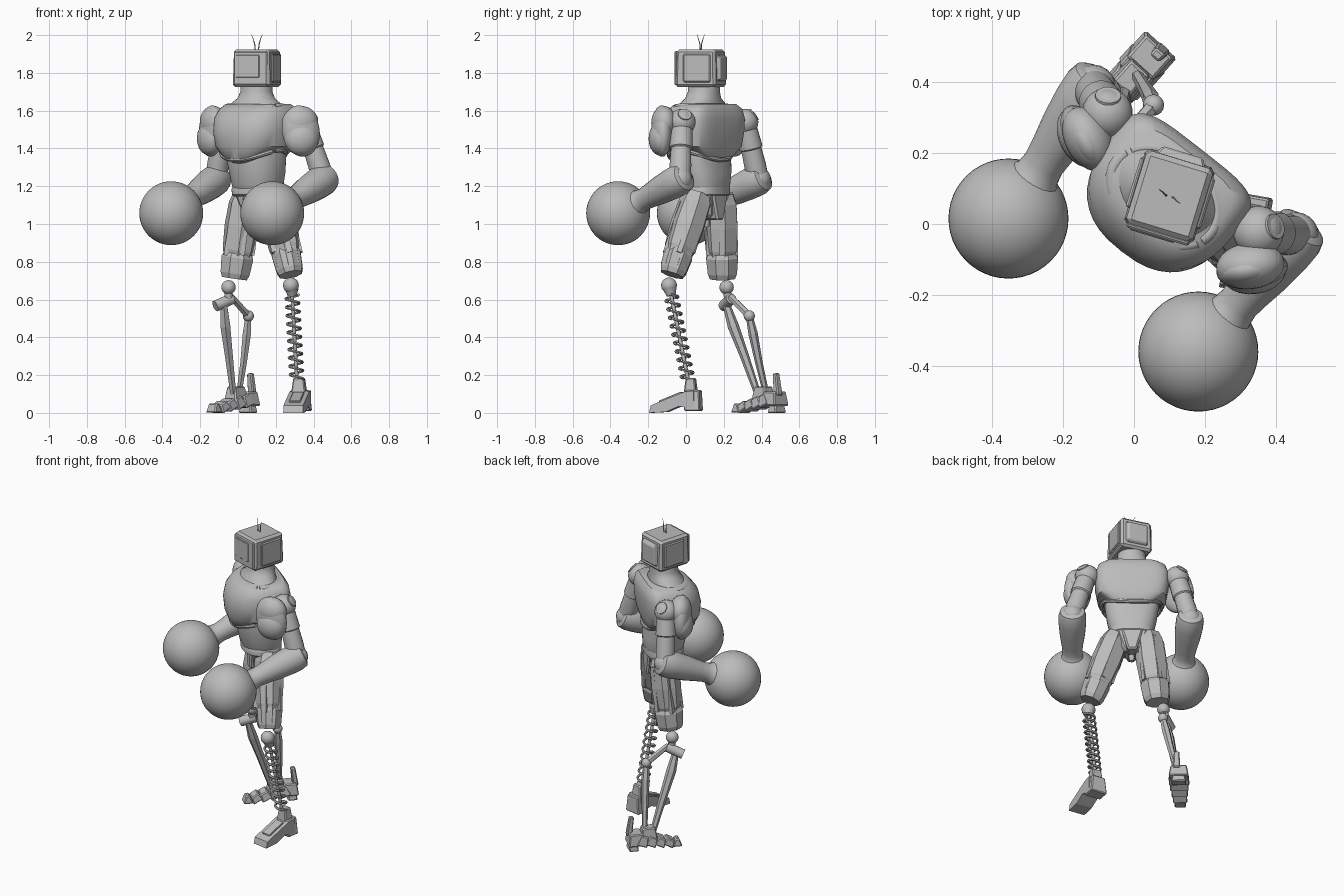
import bpy, bmesh, math
from mathutils import Vector, Matrix

if "Cube" in bpy.data.objects:
    bpy.data.objects.remove(bpy.data.objects["Cube"])

grey = bpy.data.materials.new("plain_grey")
grey.use_nodes = True
grey.diffuse_color = (0.5, 0.5, 0.5, 1)
grey.node_tree.nodes["Principled BSDF"].inputs["Base Color"].default_value = (0.5, 0.5, 0.5, 1)


def turn(angle, axis):
    return Matrix.Rotation(math.radians(angle), 4, axis)


def frame(x, y, z, yaw):
    return Matrix.Translation((x, y, z)) @ turn(yaw, 'Z')


WORLD = Matrix()
BODY = frame(0.11, 0.11, 0, -38)


def finish(name, bm, m, angle):
    bm.transform(m)
    bmesh.ops.recalc_face_normals(bm, faces=bm.faces)
    me = bpy.data.meshes.new(name)
    bm.to_mesh(me)
    bm.free()
    ob = bpy.data.objects.new(name, me)
    bpy.context.collection.objects.link(ob)
    me.materials.append(grey)
    if angle:
        bpy.ops.object.select_all(action='DESELECT')
        ob.select_set(True)
        bpy.context.view_layer.objects.active = ob
        bpy.ops.object.shade_smooth_by_angle(angle=math.radians(angle))


def skin(name, rings, m=WORLD, angle=40, closed=False):
    """Join equal rings of points into one surface."""
    bm = bmesh.new()
    vs = [[bm.verts.new(p) for p in r] for r in rings]
    n = len(vs[0])
    for a, b in zip(vs, vs[1:] + vs[:1] if closed else vs[1:]):
        for i in range(n):
            bm.faces.new((a[i], a[(i + 1) % n], b[(i + 1) % n], b[i]))
    if not closed:
        bm.faces.new(vs[0])
        bm.faces.new(vs[-1])
    finish(name, bm, m, angle)


def tube(name, path, radii, n=16, m=WORLD, angle=40, ridge=0, closed=False):
    """Round or ridged tube along a path."""
    path = [Vector(p) for p in path]
    rings = []
    for i, (p, r) in enumerate(zip(path, radii)):
        k = len(path)
        t = path[(i + 1) % k] - path[i - 1] if closed else path[min(i + 1, k - 1)] - path[max(i - 1, 0)]
        t.normalize()
        side = t.cross((0, 1, 0) if abs(t.y) < 0.9 else (1, 0, 0)).normalized()
        up = side.cross(t)
        ring = []
        for j in range(n):
            a = math.tau * (j + 0.5) / n
            q = r * (1 - ridge * (j % 2))
            ring.append(p + side * q * math.cos(a) + up * q * math.sin(a))
        rings.append(ring)
    skin(name, rings, m, angle, closed)


def rod(name, a, b, ra, rb=None, n=12, m=WORLD, angle=40):
    tube(name, [a, b], [ra, rb or ra], n, m, angle)


def layers(name, rows, cy=0, front=0.8, back=0.8, n=40, m=BODY, lift=0):
    """Stacked level sections: z, half width, front depth, back depth."""
    rings = []
    for k, (z, w, f, b) in enumerate(rows):
        ring = []
        for i in range(n):
            a = math.tau * i / n
            c, s = math.cos(a), math.sin(a)
            power = back if s > 0 else front
            x = math.copysign(abs(c) ** power, c)
            y = math.copysign(abs(s) ** power, s)
            up = lift * x * x if k < 2 else 0
            ring.append((w * x, cy + y * (b if s > 0 else f), z + up))
        rings.append(ring)
    skin(name, rings, m)


def ball(name, p, size, m=WORLD, seg=32, local=WORLD):
    bm = bmesh.new()
    bmesh.ops.create_uvsphere(bm, u_segments=seg, v_segments=seg // 2, radius=1)
    bm.transform(Matrix.Translation(p) @ local @ Matrix.Diagonal((*size, 1)))
    finish(name, bm, m, 60)


def box(name, p, size, m=WORLD, taper=(1, 1), axis=2, bevel=0.006, local=WORLD):
    """Block whose positive end along the axis is scaled by the taper."""
    bm = bmesh.new()
    bmesh.ops.create_cube(bm, size=1)
    others = [i for i in range(3) if i != axis]
    for v in bm.verts:
        if v.co[axis] > 0:
            for i, t in zip(others, taper):
                v.co[i] *= t
        v.co = Vector(c * s for c, s in zip(v.co, size))
    bmesh.ops.bevel(bm, geom=bm.edges[:], offset=bevel, segments=1, affect='EDGES')
    bm.transform(Matrix.Translation(p) @ local)
    finish(name, bm, m, 0)


# Torso
layers("chest", [(1.32, .15, .17, .08), (1.34, .175, .205, .10), (1.41, .205, .23, .115), (1.49, .22, .237, .125),
                 (1.56, .222, .22, .128), (1.61, .205, .18, .12), (1.635, .17, .14, .1)], back=.48, lift=.06)
layers("belly", [(1.16, .12, .12, .09), (1.2, .135, .14, .10), (1.27, .15, .155, .10), (1.34, .16, .17, .09),
                 (1.40, .16, .17, .09)], front=.9)
layers("waistband", [(1.145, .12, .12, .09), (1.155, .133, .133, .10), (1.185, .135, .135, .10), (1.195, .13, .13, .10)])
layers("neck", [(1.58, .19, .15, .09), (1.63, .16, .12, .09), (1.665, .105, .095, .085), (1.70, .085, .085, .085),
                (1.76, .085, .085, .085)], cy=-.02, front=1, back=1)
angles = [math.tau * i / 48 for i in range(48)]
tube("collar", [(.165 * math.cos(a), -.04 + .118 * math.sin(a), 1.62 - .02 * max(0, -math.sin(a)) ** 2)
                for a in angles], [.018] * 48, 10, BODY, closed=True)
tube("rib_rim", [(.18 * math.cos(a), -.045 + .15 * math.sin(a), 1.34 + .05 * math.cos(a) ** 2)
                 for a in angles], [.013] * 48, 8, BODY, closed=True)

# Television head
HEAD = frame(.1, .078, 1.825, -17)
box("head_case", (0, 0, 0), (.206, .226, .2), HEAD, (.95, .95), bevel=.014)
box("screen_frame", (0, -.111, 0), (.185, .016, .18), HEAD, bevel=.006)
box("screen", (-.015, -.119, .01), (.13, .008, .12), HEAD, bevel=.003)
box("back_panel", (0, .115, 0), (.15, .03, .15), HEAD, (.8, .8), axis=1)
for s in (-1, 1):
    box("side_panel", (s * .102, .01, 0), (.016, .15, .15), HEAD)
    tube("antenna", [(s * .008, 0, .09), (s * .012, 0, .125), (s * .022, -.006 * s, .155), (s * .034, -.01 * s, .178)],
         [.003, .003, .002, .001], 6, HEAD)

# Arms
for s, side, swing in ((1, "left", 45), (-1, "right", 24)):
    shoulder, elbow = Vector((s * .27, .045, 1.54)), Vector((s * .353 + .006, .088 + s * .012, 1.235))
    fist = Vector((s * .326 + .019, s * .017 - .343, 1.057))
    ball(side + "_shoulder_joint", shoulder, (.072, .072, .07), BODY, 24)
    rod(side + "_shoulder_disc", shoulder, shoulder + Vector((s * .03, .042, .042)), .045, .036, 20, BODY)
    tube(side + "_upper_arm", [shoulder.lerp(elbow, t) for t in (0, .3, .45, .47, .75, 1)],
         [.055, .06, .062, .054, .058, .056], 20, BODY)
    ball(side + "_elbow", elbow, (.066, .066, .066), BODY, 20)
    tube(side + "_forearm", [elbow.lerp(fist, t) for t in (-.09, -.07, 0, .12, .3, .48, .58, .66, .74)],
         [.058, .074, .083, .083, .076, .064, .059, .064, .095], 24, BODY)
    ball(side + "_fist", fist, (.169, .169, .169), BODY, 48)
    # Layered pads wrap the front and outside of the shoulder
    tilt = turn(s * swing, 'Z') @ turn(-s * 10, 'Y')
    pad = Vector((s * .3 + .022, -.05, 1.492))
    ball(side + "_shoulder_pad", pad, (.1, .056, .137), BODY, 28, tilt)
    ball(side + "_upper_pad", pad + Vector((-s * .01, .005, .045)), (.097, .066, .088), BODY, 28, tilt)
    ball(side + "_lower_pad", pad + Vector((s * .008, -.004, -.04)), (.092, .062, .09), BODY, 24, tilt)

# Trousers
box("pelvis", (0, 0, 1.1), (.12, .13, .14), BODY, (1.8, 1.4), bevel=.02)
box("crotch_plate", (0, .05, 1.09), (.055, .09, .14), BODY, (2.4, 1), bevel=.01)
box("crotch_guard", (0, -.06, 1.1), (.05, .07, .14), BODY, (1.8, 1), bevel=.01)
rod("crotch_knob", (.11, .11, 1.04), (.11, .11, .985), .022, .013)
legs = {"left": (Vector((.185, .065, 1.16)), Vector((.277, -.072, .74)), .92),
        "right": (Vector((.045, .185, 1.16)), Vector((-.018, .193, .72)), 1.02)}
for side, (hip, knee, wide) in legs.items():
    tube(side + "_trouser", [hip.lerp(knee, t) for t in (0, .12, .4, .68, .72, .92, 1.0)],
         [.07, .088, .094, .086, .08, .074, .064], 14, angle=0, ridge=.1)
    tube(side + "_knee_cuff", [hip.lerp(knee, t) for t in (.72, .77, .96, 1.02)],
         [r * wide for r in (.078, .09, .082, .07)], 8, angle=0)
    for k in range(5):
        off = Matrix.Rotation(k * math.tau / 5, 3, 'Z') @ Vector((.086, 0, 0))
        rod(side + "_trouser_pleat", hip.lerp(knee, .1) + off * .88, hip.lerp(knee, .74) + off * .88, .014, .019, 4, angle=0)

# Left spring leg
ball("left_knee_ball", (.28, -.09, .675), (.042, .042, .042), seg=20)
top, bottom = Vector((.285, -.085, .655)), Vector((.312, .012, .17))
rod("spring_socket", top, top.lerp(bottom, .07), .036, .024, 16)
rod("spring_core", top, bottom, .01, n=10)
turns, steps = 10, 18
coil = []
for i in range(turns * steps + 1):
    a = math.tau * i / steps
    coil.append(top.lerp(bottom, .06 + .92 * i / (turns * steps))
                + Vector((.035 * math.cos(a), .035 * math.sin(a), 0)))
tube("leg_spring", coil, [.0075] * len(coil), 6)

# Left shoe
SHOE = frame(.328, .02, 0, -10)
box("shoe_heel", (0, .02, .065), (.11, .085, .11), SHOE, (.78, .9))
box("shoe_ankle", (-.005, .005, .14), (.08, .068, .09), SHOE, (.7, .7))
profile = [(.03, .02), (.03, .118), (-.02, .112), (-.2, .04), (-.21, .0), (-.12, .005), (-.05, .035)]
skin("shoe_toe", [[(x, y, z) for y, z in profile] for x in (-.053, .053)], SHOE, 0)
box("shoe_tongue", (0, -.1, .083), (.06, .13, .012), SHOE, bevel=.003, local=turn(22, 'X'))

# Right linkage leg
ball("right_knee_ball", (-.05, .215, .665), (.038, .038, .038), seg=20)
rod("knee_stem", (-.05, .215, .66), (-.05, .225, .59), .022)
rod("knee_axle", (-.12, .2, .565), (-.03, .24, .605), .03, n=16)
joint = Vector((.055, .335, .513))
rod("upper_link", (-.035, .235, .615), joint, .018, .021, 6, angle=0)
ball("link_joint", joint, (.03, .03, .03), seg=16)
tube("outer_strut", [joint, (.047, .355, .42), (.03, .385, .27), (.005, .425, .1)], [.018, .025, .02, .016], 6, angle=0)
tube("inner_strut", [(-.075, .215, .57), (-.067, .25, .46), (-.048, .31, .3), (-.025, .38, .1)],
     [.02, .03, .024, .018], 6, angle=0)

# Right segmented foot
CLAW = frame(-.01, .41, 0, -42)
box("claw_ankle", (0, 0, .095), (.09, .11, .09), CLAW, (.7, .7))
for k in range(4):
    box("sole_segment", (0, .04 - k * .055, .066 - k * .011), (.125 - k * .012, .07, .064 - k * .006), CLAW, (.8, .7),
        local=turn(20 + k * 3, 'X'))
box("claw_tip", (0, -.175, .026), (.07, .06, .05), CLAW, (.8, .4))
box("heel_block", (0, .08, .075), (.12, .1, .075), CLAW, (.8, .8))
box("heel_foot", (0, .095, .022), (.09, .06, .044), CLAW, (.8, .8))
box("heel_spur", (.012, .108, .15), (.042, .034, .12), CLAW, (.8, .8), local=turn(8, 'X'))
